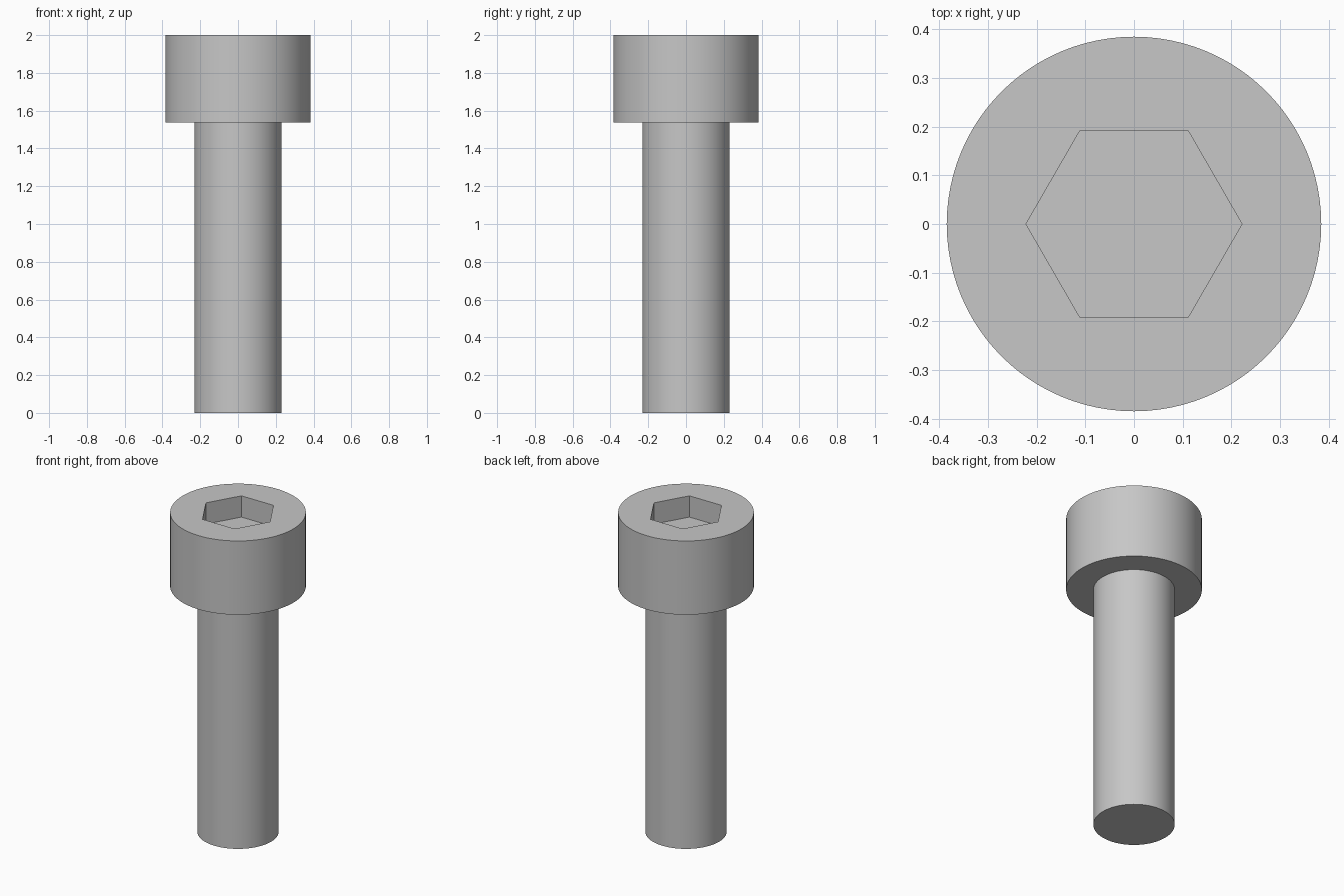
import bpy
import bmesh
import math

SEGMENTS = 96
SHAFT_RADIUS, HEAD_RADIUS, SOCKET_RADIUS = 0.231, 0.385, 0.222
HEAD_BASE, TOP, SOCKET_DEPTH = 1.538, 2.0, 0.133

default_cube = bpy.data.objects.get("Cube")
if default_cube:
    bpy.data.objects.remove(default_cube, do_unlink=True)

# Plain steel colour
steel = bpy.data.materials.new("steel grey")
steel.use_nodes = True
steel.diffuse_color = (0.57, 0.57, 0.57, 1)
steel.node_tree.nodes["Principled BSDF"].inputs["Base Color"].default_value = steel.diffuse_color


def ring(bm, radius, z, sides):
    """Closed loop of vertices and its edges."""
    verts = [bm.verts.new((radius * math.cos(math.tau * i / sides),
                           radius * math.sin(math.tau * i / sides), z))
             for i in range(sides)]
    edges = [bm.edges.new((verts[i - 1], verts[i])) for i in range(sides)]
    return verts, edges


def bridge(bm, lower, upper):
    bmesh.ops.bridge_loops(bm, edges=lower[1] + upper[1])


bm = bmesh.new()

# Shaft with closed tip, running into the head's underside
tip = ring(bm, SHAFT_RADIUS, 0, SEGMENTS)
neck = ring(bm, SHAFT_RADIUS, HEAD_BASE, SEGMENTS)
bm.faces.new(tip[0])
bridge(bm, tip, neck)

# Cylindrical head
head_low = ring(bm, HEAD_RADIUS, HEAD_BASE, SEGMENTS)
head_top = ring(bm, HEAD_RADIUS, TOP, SEGMENTS)
bridge(bm, neck, head_low)
bridge(bm, head_low, head_top)

# Hexagonal socket: flat rim, six walls and a floor
socket_rim = ring(bm, SOCKET_RADIUS, TOP, 6)
socket_floor = ring(bm, SOCKET_RADIUS, TOP - SOCKET_DEPTH, 6)
bmesh.ops.triangle_fill(bm, edges=head_top[1] + socket_rim[1],
                        use_beauty=True, normal=(0, 0, 1))
bridge(bm, socket_floor, socket_rim)
bm.faces.new(socket_floor[0])

bmesh.ops.recalc_face_normals(bm, faces=bm.faces)
mesh = bpy.data.meshes.new("socket_head_bolt")
bm.to_mesh(mesh)
bm.free()
mesh.materials.append(steel)

bolt = bpy.data.objects.new("socket_head_bolt", mesh)
bpy.context.collection.objects.link(bolt)
bpy.ops.object.select_all(action='DESELECT')
bolt.select_set(True)
bpy.context.view_layer.objects.active = bolt
bpy.ops.object.shade_smooth_by_angle(angle=math.radians(30))
